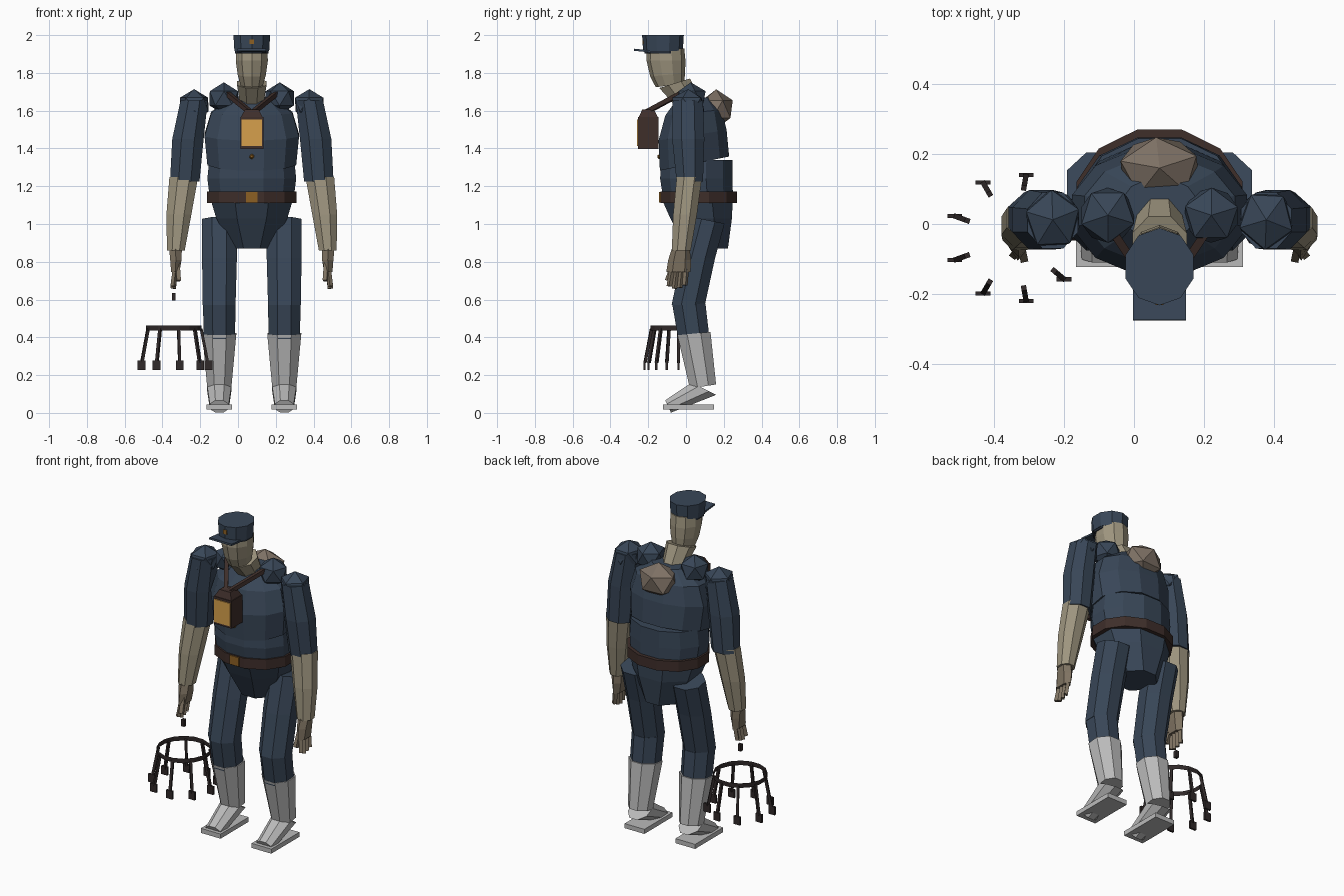
import bpy, bmesh, math
from mathutils import Vector, Matrix

if "Cube" in bpy.data.objects:
    bpy.data.objects.remove(bpy.data.objects["Cube"])

CX = 0.073  # symmetry line of the figure


def mat(name, r, g, b):
    m = bpy.data.materials.new(name)
    lin = [((c / 255 + 0.055) / 1.055) ** 2.4 for c in (r, g, b)]
    m.diffuse_color = (*lin, 1)
    m.use_nodes = True
    m.node_tree.nodes["Principled BSDF"].inputs["Base Color"].default_value = m.diffuse_color
    return m


NAVY = mat("navy_cloth", 56, 70, 87)
SKIN = mat("pale_skin", 158, 149, 127)
HAND = mat("hand_skin", 126, 114, 97)
HUMP = mat("hump_brown", 126, 113, 101)
BOOT = mat("boot_grey", 186, 186, 186)
LEATHER = mat("dark_leather", 62, 46, 42)
IRON = mat("dark_iron", 48, 41, 41)
BRASS = mat("brass", 140, 96, 36)
AMBER = mat("amber_glass", 214, 160, 76)
BAND = mat("cap_band", 36, 43, 54)


def finish(name, bm, material):
    bmesh.ops.recalc_face_normals(bm, faces=bm.faces)
    me = bpy.data.meshes.new(name)
    bm.to_mesh(me)
    bm.free()
    me.materials.append(material)
    ob = bpy.data.objects.new(name, me)
    bpy.context.collection.objects.link(ob)
    return ob


def loft(name, rings, material, n=8, caps=True):
    """Skin rings (x, y, z, half width, half depth, tilt about x)."""
    bm = bmesh.new()
    k = 1 / math.cos(math.pi / n)
    loops = []
    for x, y, z, rx, ry, *t in rings:
        t = t[0] if t else 0
        loop = []
        for i in range(n):
            a = 2 * math.pi * (i + 0.5) / n
            v = ry * k * math.sin(a)
            loop.append(bm.verts.new((x + rx * k * math.cos(a), y + v * math.cos(t), z + v * math.sin(t))))
        loops.append(loop)
    for a, b in zip(loops, loops[1:]):
        for i in range(n):
            j = (i + 1) % n
            bm.faces.new((a[i], a[j], b[j], b[i]))
    if caps:
        bm.faces.new(loops[0])
        bm.faces.new(loops[-1])
    return finish(name, bm, material)


def box(name, c, size, material, tilt=0):
    bm = bmesh.new()
    m = Matrix.Translation(c) @ Matrix.Rotation(tilt, 4, 'X') @ Matrix.Diagonal((*size, 1))
    bmesh.ops.create_cube(bm, size=1, matrix=m)
    return finish(name, bm, material)


def bar(name, p, q, w, d, material):
    p, q = Vector(p), Vector(q)
    bm = bmesh.new()
    m = (Matrix.Translation((p + q) / 2) @ (q - p).to_track_quat('Z', 'Y').to_matrix().to_4x4()
         @ Matrix.Diagonal((w, d, (q - p).length, 1)))
    bmesh.ops.create_cube(bm, size=1, matrix=m)
    return finish(name, bm, material)


def lump(name, c, r, material, spin=0):
    bm = bmesh.new()
    m = Matrix.Translation(c) @ Matrix.Diagonal((*r, 1)) @ Matrix.Rotation(spin, 4, 'Z')
    bmesh.ops.create_icosphere(bm, subdivisions=1, radius=1, matrix=m)
    return finish(name, bm, material)


# torso
loft("chest", [(CX, .045, 1.32, .235, .187, .2), (CX, .035, 1.47, .25, .182, .15),
               (CX, .04, 1.59, .215, .15, .1), (CX, .045, 1.67, .11, .085)], NAVY, 12)
loft("belly", [(CX, .065, 1.12, .22, .183), (CX, .055, 1.24, .235, .192),
               (CX, .057, 1.34, .225, .188)], NAVY, 12)
loft("pelvis", [(CX, .062, 1.12, .215, .185), (CX, .08, 1.03, .188, .163),
                (CX, .11, .87, .105, .112)], NAVY, 8)
loft("belt", [(CX, .067, 1.11, .237, .203), (CX, .067, 1.172, .237, .203)], LEATHER, 12)
box("belt_buckle", (CX, -.137, 1.142), (.062, .012, .055), BRASS)
lump("coat_button", (CX, -.142, 1.357), (.014, .01, .014), BRASS)
lump("back_hump", (CX, .16, 1.608), (.128, .098, .105), HUMP, .4)

# head and cap
loft("neck", [(CX, .04, 1.60, .055, .06, .3), (CX, -.06, 1.745, .078, .085, .3)], SKIN, 8)
loft("head", [(CX, -.085, 1.735, .058, .072, .15), (CX, -.097, 1.79, .074, .088, .1),
              (CX, -.106, 1.865, .085, .098), (CX, -.108, 1.93, .082, .094)], SKIN, 10)
loft("cap_band", [(CX, -.12, 1.903, .089, .096), (CX, -.12, 1.92, .089, .096)], BAND, 10)
loft("cap", [(CX, -.122, 1.915, .092, .1), (CX, -.122, 2.0, .097, .105)], NAVY, 10)
box("cap_brim", (CX, -.23, 1.918), (.152, .09, .011), NAVY, -.1)
box("cap_badge", (CX, -.226, 1.965), (.024, .01, .026), BRASS)

# chest lantern and straps
box("lantern_body", (CX, -.2, 1.482), (.122, .108, .168), LEATHER)
box("lantern_pane", (CX, -.256, 1.482), (.108, .008, .14), AMBER)
loft("lantern_roof", [(CX, -.2, 1.566, .057, .05), (CX, -.2, 1.605, .037, .032)], LEATHER, 4)

for s, side in ((-1, "left"), (1, "right")):
    X = lambda d: CX + s * d
    bar(side + "_strap", (X(.005), -.215, 1.59), (X(.135), -.02, 1.695), .024, .024, LEATHER)

    # shoulders and arms
    lump(side + "_collar_pad", (X(.148), .025, 1.665), (.088, .088, .085), NAVY, .3 * s)
    lump(side + "_shoulder_pad", (X(.305), .012, 1.632), (.088, .095, .082), NAVY, .9 * s)
    loft(side + "_upper_arm", [(X(.355), .02, 1.225, .078, .07), (X(.338), .012, 1.45, .083, .085),
                               (X(.305), .01, 1.655, .072, .08)], NAVY, 8)
    loft(side + "_forearm", [(X(.402), -.025, .86, .047, .05), (X(.386), -.005, 1.05, .066, .063),
                             (X(.36), .018, 1.25, .076, .067)], SKIN, 8)

    # hands
    loft(side + "_palm", [(X(.405), -.04, .745, .022, .056), (X(.402), -.034, .81, .03, .052),
                          (X(.404), -.027, .875, .034, .04)], HAND, 6)
    for i in range(4):
        y = -.077 + .025 * i
        low = .655 + .012 * abs(i - 1.3)
        bar(f"{side}_finger_{i}", (X(.405), y + .003, .76), (X(.416), y * 1.1 - .004, low), .021, .02, HAND)
    bar(side + "_thumb", (X(.396), -.06, .81), (X(.388), -.098, .70), .022, .024, HAND)

    # legs
    loft(side + "_thigh", [(X(.173), .012, .572, .087, .088), (X(.171), .065, .82, .092, .089),
                           (X(.171), .118, 1.02, .093, .088, -.2)], NAVY, 8)
    loft(side + "_shin", [(X(.172), .042, .39, .083, .083), (X(.172), .015, .578, .086, .088)], NAVY, 8)

    # boots
    loft(side + "_boot_shaft", [(X(.172), .09, .14, .064, .07, .15), (X(.172), .042, .42, .09, .088, .1)], BOOT, 8)
    loft(side + "_boot_foot", [(X(.172), .095, .128, .064, .073, -.46),
                               (X(.172), -.095, .034, .05, .036, -1.14)], BOOT, 8)
    box(side + "_boot_sole", (X(.172), .013, .031), (.134, .272, .028), BOOT)

# ring of hanging keys below the left hand
RX, RY = -.34, -.04
box("key_ring_hook", (RX, RY, .615), (.02, .02, .042), IRON)
loft("key_ring", [(RX, RY, .435, .148, .148), (RX, RY, .463, .148, .148)], IRON, 16, caps=False)
for i in range(9):
    a = math.radians(40 * i)
    c, sn = math.cos(a), math.sin(a)
    bar(f"key_stem_{i}", (RX + .145 * c, RY + .145 * sn, .445), (RX + .18 * c, RY + .18 * sn, .265), .015, .015, IRON)
    box(f"key_plate_{i}", (RX + .183 * c, RY + .183 * sn, .252), (.042, .012, .05), IRON)
